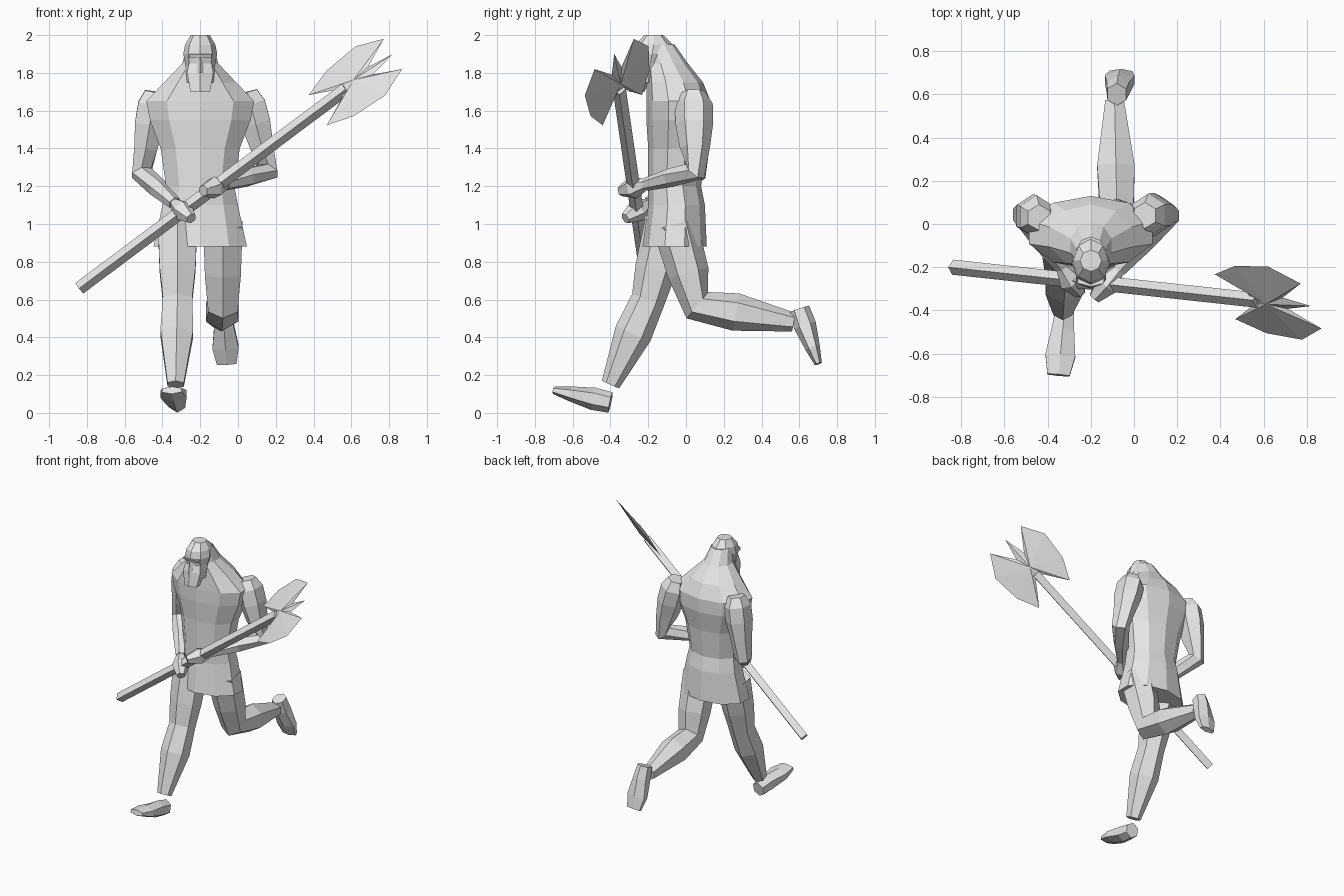
import bpy, bmesh
from math import sin, cos, pi
from mathutils import Vector

cube = bpy.data.objects.get("Cube")
if cube:
    bpy.data.objects.remove(cube, do_unlink=True)

shade = (.8, .8, .8, 1)
grey = bpy.data.materials.new("plain grey")
grey.use_nodes = True
grey.diffuse_color = shade
grey.node_tree.nodes["Principled BSDF"].inputs["Base Color"].default_value = shade


def finish(name, bm):
    """Turn a bmesh into a flat-shaded object."""
    bmesh.ops.recalc_face_normals(bm, faces=bm.faces)
    mesh = bpy.data.meshes.new(name)
    bm.to_mesh(mesh)
    bm.free()
    mesh.materials.append(grey)
    obj = bpy.data.objects.new(name, mesh)
    bpy.context.collection.objects.link(obj)
    return obj


def skin(name, rings):
    """Bridge matching rings of points and cap both ends."""
    bm = bmesh.new()
    loops = [[bm.verts.new(point) for point in ring] for ring in rings]
    for lower, upper in zip(loops, loops[1:]):
        for i in range(len(lower)):
            bm.faces.new((lower[i - 1], lower[i], upper[i], upper[i - 1]))
    bm.faces.new(loops[0])
    bm.faces.new(loops[-1])
    return finish(name, bm)


def ellipse(centre, across, deep, sides):
    """Ring of points whose first corner lies along the deep axis."""
    angles = [2 * pi * k / sides for k in range(sides)]
    return [centre + across * sin(a) + deep * cos(a) for a in angles]


def tube(name, points, widths, depths=None, sides=6, ref=Vector((1, 0, 0))):
    """Tube through the points, each ring square to the path."""
    rings = []
    for i, point in enumerate(points):
        before = points[max(i - 1, 0)]
        after = points[min(i + 1, len(points) - 1)]
        along = (after - before).normalized()
        across = (ref - along * ref.dot(along)).normalized()
        deep = along.cross(across)
        depth = (depths or widths)[i]
        rings.append(ellipse(point, across * widths[i], deep * depth, sides))
    return skin(name, rings)


def stack(name, levels, sides):
    """Level rings on the body's midline: height, half width, half depth, y."""
    rings = []
    for height, width, depth, y in levels:
        centre = Vector((-.2, y, height))
        rings.append(ellipse(centre, Vector((width, 0, 0)), Vector((0, -depth, 0)), sides))
    return skin(name, rings)


def leg(side, hip, knee, ankle, heel, toe):
    """Leg with a full thigh and calf, and a foot flattening to the toe."""
    thigh = hip.lerp(knee, .6)
    calf = knee.lerp(ankle, .4)
    tube(side + "_leg", [hip, thigh, knee, calf, ankle], [.12, .11, .09, .1, .05])
    instep = heel.lerp(toe, .3)
    ball = heel.lerp(toe, .7)
    tube(side + "_foot", [heel, instep, ball, toe],
         [.05, .06, .08, .06], [.055, .06, .04, .02])


def arm(side, shoulder, elbow, grip):
    """Arm with deltoid and biceps, a tapering forearm and a fist at the grip."""
    deltoid = shoulder.lerp(elbow, .15)
    biceps = shoulder.lerp(elbow, .4)
    above_elbow = shoulder.lerp(elbow, .7)
    forearm = elbow.lerp(grip, .4)
    wrist = elbow.lerp(grip, .8)
    tube(side + "_arm",
         [shoulder, deltoid, biceps, above_elbow, elbow, forearm, wrist],
         [.06, .09, .09, .07, .06, .055, .035],
         [.06, .1, .1, .08, .06, .05, .035])
    knuckles = elbow.lerp(grip, 1.2)
    tube(side + "_hand", [wrist, grip, knuckles], [.03, .06, .03])


# Body: flared skirt, then waist, chest, shoulders and sloping neck
stack("tunic_skirt", [
    (.88, .26, .17, -.06), (1.1, .21, .15, -.05), (1.2, .19, .14, -.06)], 10)
stack("torso", [
    (1.2, .19, .14, -.06), (1.4, .22, .15, -.05), (1.55, .28, .17, -.04),
    (1.65, .3, .17, -.04), (1.75, .2, .15, -.06), (1.85, .1, .11, -.1),
    (1.95, .07, .08, -.14)], 10)

# Head with brow, nose and beard
stack("head", [
    (1.75, .07, .08, -.2), (1.85, .08, .08, -.19), (1.9, .09, .1, -.18),
    (1.95, .08, .1, -.17), (2, .05, .05, -.17)], 8)
stack("beard", [(1.7, .06, .04, -.26), (1.8, .08, .06, -.23), (1.85, .07, .04, -.23)], 6)
stack("nose", [(1.8, .02, .02, -.28), (1.9, .01, .02, -.26)], 4)
stack("brow", [(1.88, .07, .02, -.26), (1.9, .07, .03, -.26)], 6)

# Right leg strides onto its heel, left leg kicks back
leg("right", hip=Vector((-.32, -.1, 1)), knee=Vector((-.32, -.2, .6)),
    ankle=Vector((-.33, -.4, .15)), heel=Vector((-.32, -.4, .055)),
    toe=Vector((-.35, -.7, .12)))
leg("left", hip=Vector((-.08, -.06, 1)), knee=Vector((-.08, .06, .57)),
    ankle=Vector((-.09, .57, .48)), heel=Vector((-.08, .6, .55)),
    toe=Vector((-.06, .7, .26)))

# Pole with a diamond section
butt = Vector((-.84, -.2, .66))
tip = Vector((.82, -.38, 1.9))
tube("axe_shaft", [butt, butt.lerp(tip, .85)], [.035, .035],
     sides=4, ref=Vector((0, 1, 0)))

# Arms reach across to hold the pole
arm("right", Vector((-.44, .03, 1.7)), Vector((-.51, .05, 1.27)), butt.lerp(tip, .33))
arm("left", Vector((.05, .04, 1.7)), Vector((.16, .05, 1.28)), butt.lerp(tip, .43))

# Double axe head: one blade mirrored across the pole, thickest at the middle
root = butt.lerp(tip, .76)
reach = tip - root
spread = Vector((-.6, 1.3, 1))
blade = [(.7, .02), (1, .08), (.7, .13), (.3, .12), (0, .08), (.3, .02)]
upper = [root + reach * t + spread * s for t, s in blade]
lower = [root + reach * t - spread * s for t, s in reversed(blade)]
bm = bmesh.new()
rim = [bm.verts.new(point) for point in [tip] + upper + lower]
bulge = reach.cross(spread).normalized() * .02
for offset in (bulge, -bulge):
    hub = bm.verts.new(root.lerp(tip, .5) + offset)
    for i in range(len(rim)):
        bm.faces.new((rim[i - 1], rim[i], hub))
finish("axe_head", bm)
